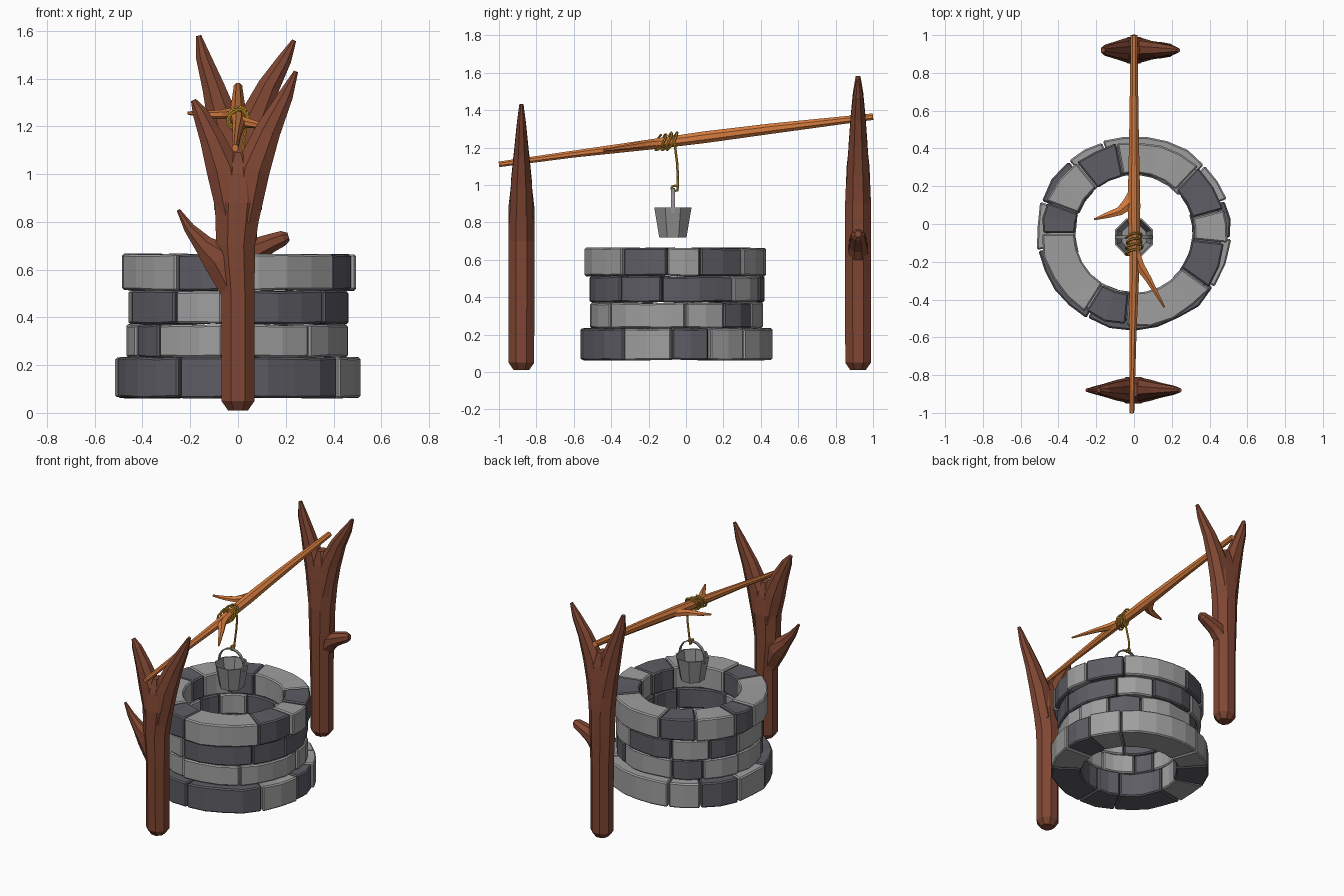
import bpy, bmesh, math, random
from mathutils import Vector

random.seed(4)


def material(name, rgb):
    m = bpy.data.materials.new(name)
    m.diffuse_color = (*rgb, 1)
    return m


LIGHT = material("light stone", (0.345, 0.345, 0.345))
DARK = material("dark stone", (0.112, 0.109, 0.128))
BARK = material("bark", (0.215, 0.062, 0.033))
WOOD = material("orange wood", (0.68, 0.205, 0.05))
ROPE = material("rope", (0.62, 0.32, 0.025))
METAL = material("bucket grey", (0.29, 0.29, 0.29))


def finish(bm, name, mat):
    bmesh.ops.recalc_face_normals(bm, faces=bm.faces)
    me = bpy.data.meshes.new(name)
    bm.to_mesh(me)
    bm.free()
    me.materials.append(mat)
    ob = bpy.data.objects.new(name, me)
    bpy.context.collection.objects.link(ob)
    return ob


def tube(bm, path, sides=8, axis=(0, 1, 0)):
    """Loft rings along (x, y, z, ru, rv) points; rv is measured along axis."""
    axis = Vector(axis)
    pts = [Vector(p[:3]) for p in path]
    rings = []
    for i, p in enumerate(path):
        t = (pts[min(i + 1, len(pts) - 1)] - pts[max(i - 1, 0)]).normalized()
        u = t.cross(axis).normalized()
        v = u.cross(t)
        ring = []
        for k in range(sides):
            a = math.tau * (k + 0.5) / sides
            ring.append(bm.verts.new(pts[i] + u * p[3] * math.cos(a) + v * p[4] * math.sin(a)))
        rings.append(ring)
    for a, b in zip(rings, rings[1:]):
        for k in range(sides):
            j = (k + 1) % sides
            bm.faces.new((a[k], a[j], b[j], b[k]))
    bm.faces.new(rings[0][::-1])
    bm.faces.new(rings[-1])


# Well wall: courses of curved, bevelled stones
CY = -0.05


def stone(name, a0, a1, z0, z1, r_out, mat):
    bm = bmesh.new()
    n = max(2, round((a1 - a0) / 14))
    r_out += random.uniform(-0.006, 0.007)
    r_in = 0.315 + random.uniform(-0.008, 0.008)
    rings = []
    for i in range(n + 1):
        a = math.radians(a0 + 0.4 + (a1 - a0 - 0.8) * i / n)
        ro = r_out + random.uniform(-0.007, 0.007)
        top, bottom = z1 - random.uniform(0, 0.007), z0 + random.uniform(0, 0.006)
        rings.append([bm.verts.new((r * math.cos(a), CY + r * math.sin(a), z))
                      for r, z in ((r_in, bottom), (ro, bottom), (ro, top), (r_in, top))])
    for a, b in zip(rings, rings[1:]):
        for k in range(4):
            j = (k + 1) % 4
            bm.faces.new((a[k], a[j], b[j], b[k]))
    bm.faces.new(rings[0])
    bm.faces.new(rings[-1])
    bmesh.ops.recalc_face_normals(bm, faces=bm.faces)
    sharp = [e for e in bm.edges if e.calc_face_angle(0) > 0.9]
    bmesh.ops.bevel(bm, geom=sharp, offset=0.008, segments=1, affect='EDGES')
    finish(bm, name, mat)


# Each course: bottom, top, outer radius, joint angles, shade of each stone
COURSES = [
    (0.06, 0.235, 0.515, (-34, -3, 20, 44, 109, 132, 161, 190, 241, 270), "LDLLLDLDDD"),
    (0.23, 0.373, 0.462, (-50, 6, 33, 60, 110, 135, 165, 201, 224, 262), "LLDLDLLDLL"),
    (0.37, 0.514, 0.466, (-40, -10, 40, 70, 110, 140, 165, 200, 236, 262), "DDLDLDLDLD"),
    (0.51, 0.667, 0.487, (-36, -6, 15, 46, 101, 129, 160, 180, 238, 265), "DLDLDLDLDL"),
]
for c, (z0, z1, r, angles, shades) in enumerate(COURSES):
    for i, s in enumerate(shades):
        end = angles[i + 1] if i + 1 < len(angles) else angles[0] + 360
        stone(f"stone_{c + 1}_{i + 1}", angles[i], end, z0, z1, r, LIGHT if s == "L" else DARK)


# Forked posts: stem, two prongs and a side branch, given as (x, z, rx, ry)
def post(name, y, limbs):
    bm = bmesh.new()
    for limb in limbs:
        tube(bm, [(x, y, z, rx, ry) for x, z, rx, ry in limb])
    finish(bm, name, BARK)


BASE = [(0, 0.01, 0.045, 0.045), (0, 0.05, 0.075, 0.074), (0, 0.5, 0.075, 0.075)]
post("front_post", -0.88, [
    BASE + [(-0.01, 0.7, 0.088, 0.076), (0, 0.88, 0.105, 0.075), (0, 1.0, 0.09, 0.06),
            (0, 1.09, 0.03, 0.035)],
    [(-0.02, 0.80, 0.065, 0.07), (-0.06, 1.02, 0.078, 0.060), (-0.11, 1.15, 0.055, 0.046),
     (-0.16, 1.26, 0.034, 0.03), (-0.187, 1.31, 0.012, 0.014)],
    [(0.02, 0.80, 0.07, 0.07), (0.06, 1.02, 0.080, 0.060), (0.125, 1.18, 0.058, 0.042),
     (0.20, 1.33, 0.034, 0.026), (0.243, 1.43, 0.010, 0.012)],
    [(0.0, 0.50, 0.07, 0.06), (-0.07, 0.645, 0.085, 0.058), (-0.145, 0.705, 0.045, 0.038),
     (-0.205, 0.775, 0.025, 0.022), (-0.25, 0.85, 0.008, 0.009)],
])
post("back_post", 0.92, [
    BASE + [(0, 0.72, 0.085, 0.076), (0, 0.9, 0.09, 0.075), (0, 1.1, 0.115, 0.066),
            (0, 1.2, 0.085, 0.054), (0, 1.29, 0.03, 0.035)],
    [(-0.02, 1.0, 0.075, 0.068), (-0.06, 1.22, 0.072, 0.054), (-0.105, 1.37, 0.05, 0.042),
     (-0.145, 1.49, 0.034, 0.03), (-0.165, 1.58, 0.012, 0.014)],
    [(0.02, 1.0, 0.075, 0.068), (0.065, 1.22, 0.074, 0.054), (0.13, 1.37, 0.05, 0.042),
     (0.195, 1.48, 0.032, 0.028), (0.235, 1.56, 0.010, 0.012)],
    [(0.0, 0.62, 0.08, 0.06), (0.08, 0.685, 0.055, 0.052), (0.14, 0.712, 0.042, 0.046),
     (0.19, 0.732, 0.034, 0.037), (0.212, 0.738, 0.018, 0.018)],
])

# Sloping cross pole with two twigs
bm = bmesh.new()
tube(bm, [(-0.012, -1.0, 1.11, 0.014, 0.016), (-0.005, -0.6, 1.165, 0.019, 0.020),
          (0.003, -0.2, 1.215, 0.029, 0.029), (0.0, 0.1, 1.255, 0.036, 0.034),
          (0.0, 0.45, 1.30, 0.028, 0.030), (0.0, 1.0, 1.365, 0.019, 0.019)],
     axis=(0, 0, 1))
tube(bm, [(0.005, 0.19, 1.265, 0.025, 0.022), (-0.025, 0.11, 1.254, 0.040, 0.024),
          (-0.075, 0.068, 1.25, 0.026, 0.019), (-0.14, 0.047, 1.25, 0.018, 0.014),
          (-0.21, 0.025, 1.256, 0.006, 0.007)], sides=6, axis=(0, 0, 1))
tube(bm, [(0.0, -0.12, 1.227, 0.025, 0.022), (0.028, -0.22, 1.217, 0.030, 0.022),
          (0.075, -0.29, 1.207, 0.020, 0.016), (0.16, -0.44, 1.185, 0.006, 0.006)],
     sides=6, axis=(0, 0, 1))
finish(bm, "cross_pole", WOOD)

# Rope: coil on the pole, hanging length and small knot
bm = bmesh.new()
R = 0.0065
coil = []
for i in range(49):
    f = i / 48
    a = math.tau * 3.3 * f + 1.2
    y = -0.155 + 0.095 * f + 0.022 * math.sin(a + 0.6)
    r = 0.041 + 0.004 * math.sin(2.3 * a)
    coil.append((r * math.cos(a), y, 1.232 + 0.13 * (y + 0.1) + r * math.sin(a), R, R))
tube(bm, coil, sides=6)
tube(bm, [(0.03, -0.068, 1.265, R, R), (0.034, -0.058, 1.2, R, R), (0.022, -0.048, 1.12, R, R),
          (0.008, -0.043, 1.04, R, R), (0.0, -0.046, 0.965, R, R)], sides=6)
tube(bm, [(0.004 * math.cos(k), -0.06 + 0.018 * math.cos(k * math.tau / 10),
           0.982 + 0.014 * math.sin(k * math.tau / 10), R, R) for k in range(11)],
     sides=6, axis=(1, 0, 0))
finish(bm, "rope", ROPE)

# Hollow eight-sided bucket
BY = -0.07
bm = bmesh.new()
rings = []
for r, z in ((0.079, 0.72), (0.108, 0.88), (0.098, 0.88), (0.070, 0.73)):
    rings.append([bm.verts.new((r * math.cos(math.tau * (k + 0.5) / 8),
                                BY + r * math.sin(math.tau * (k + 0.5) / 8), z)) for k in range(8)])
for a, b in zip(rings, rings[1:]):
    for k in range(8):
        bm.faces.new((a[k], a[(k + 1) % 8], b[(k + 1) % 8], b[k]))
bm.faces.new(rings[0])
bm.faces.new(rings[-1])
finish(bm, "bucket", METAL)

# Arched bucket handle
bm = bmesh.new()
arch = [(-0.096, BY, 0.85, 0.005, 0.014)]
arch += [(-0.096 * math.cos(math.pi * k / 8), BY, 0.88 + 0.10 * math.sin(math.pi * k / 8),
          0.005, 0.014) for k in range(9)]
arch.append((0.096, BY, 0.85, 0.005, 0.014))
tube(bm, arch, sides=4)
finish(bm, "bucket_handle", METAL)
